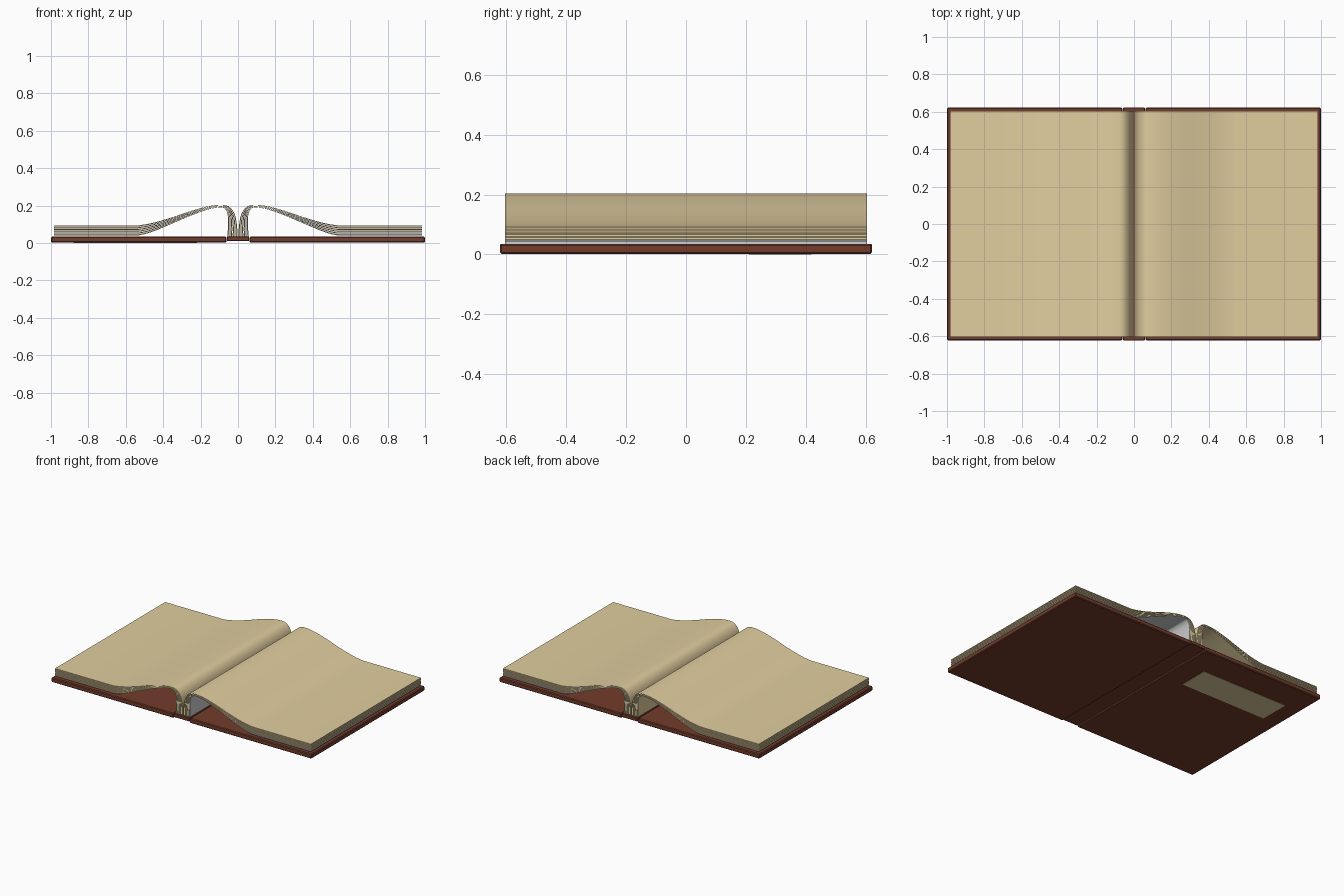
import bpy, bmesh, math
from mathutils import Vector

if "Cube" in bpy.data.objects:
    bpy.data.objects.remove(bpy.data.objects["Cube"])


def material(name, rgb):
    m = bpy.data.materials.new(name)
    m.diffuse_color = (*rgb, 1)
    m.use_nodes = True
    m.node_tree.nodes["Principled BSDF"].inputs["Base Color"].default_value = m.diffuse_color
    return m


paper = material("paper", (0.76, 0.62, 0.35))
leather = material("leather", (0.17, 0.045, 0.025))


def box(name, x0, x1, y0, y1, z0, z1, mat, bevel=0.0):
    bpy.ops.mesh.primitive_cube_add(size=1, location=((x0 + x1) / 2, (y0 + y1) / 2, (z0 + z1) / 2))
    o = bpy.context.object
    o.name = name
    o.scale = (x1 - x0, y1 - y0, z1 - z0)
    bpy.ops.object.transform_apply(location=False, rotation=False, scale=True)
    o.data.materials.append(mat)
    if bevel:
        b = o.modifiers.new("bevel", "BEVEL")
        b.width, b.segments = bevel, 1
    return o


# Covers, spine and the pale label under the left board
for side, s in (("left", -1), ("right", 1)):
    xs = sorted((s * 0.062, s * 1.0))
    box(side + "_cover", *xs, -0.622, 0.622, 0.002, 0.034, leather, 0.005)
box("spine", -0.06, 0.06, -0.622, 0.622, 0.01, 0.034, leather, 0.003)
box("back_label", -0.88, -0.22, 0.21, 0.42, 0.0, 0.004, paper)

# Half profiles (x, z) of the uppermost and lowest page, from gutter to fore edge
TOP = [(0.004, 0.035), (0.005, 0.09), (0.018, 0.155), (0.048, 0.194), (0.09, 0.204),
       (0.16, 0.196), (0.25, 0.172), (0.35, 0.138), (0.45, 0.109), (0.54, 0.094), (0.983, 0.094)]
LOW = [(0.056, 0.035), (0.054, 0.09), (0.053, 0.135), (0.064, 0.175), (0.09, 0.190),
       (0.16, 0.179), (0.25, 0.147), (0.35, 0.105), (0.45, 0.063), (0.53, 0.041), (0.983, 0.041)]


def smooth(points, steps=6):
    """Catmull-Rom curve through the points, last span kept straight."""
    p = [Vector(q) for q in points]
    out = []
    for i in range(len(p) - 2):
        a, b, c = p[max(i - 1, 0)], p[i], p[i + 1]
        d = p[i + 2] if i < len(p) - 3 else c + Vector((0.09, 0))
        for k in range(steps):
            t = k / steps
            out.append(0.5 * (2 * b + (c - a) * t + (2 * a - 5 * b + 4 * c - d) * t * t
                              + (3 * b - a - 3 * c + d) * t ** 3))
    return out + p[-2:]


top_line, low_line = smooth(TOP), smooth(LOW)


def sheet(name, f0, f1, s, mat, half=0.604):
    """Closed sheet between two fractions of the page block."""
    bm = bmesh.new()
    rows = []
    for lo, hi in zip(low_line, top_line):
        a, b = lo.lerp(hi, f0), lo.lerp(hi, f1)
        rows.append([bm.verts.new((s * p.x, y, p.y)) for p, y in
                     ((a, -half), (b, -half), (b, half), (a, half))])
    for r, q in zip(rows, rows[1:]):
        for k in range(4):
            n = (k + 1) % 4
            bm.faces.new((r[k], r[n], q[n], q[k]))
    bm.faces.new(rows[0])
    bm.faces.new(rows[-1])
    bmesh.ops.recalc_face_normals(bm, faces=bm.faces)
    me = bpy.data.meshes.new(name)
    bm.to_mesh(me)
    bm.free()
    o = bpy.data.objects.new(name, me)
    bpy.context.collection.objects.link(o)
    if mat:
        me.materials.append(mat)
    bpy.ops.object.select_all(action="DESELECT")
    o.select_set(True)
    bpy.context.view_layer.objects.active = o
    bpy.ops.object.shade_smooth_by_angle(angle=math.radians(35))


# Page sheets on both sides; the lowest right one is uncoloured
COUNT, THICK = 6, 0.12
for side, s in (("left", -1), ("right", 1)):
    for i in range(COUNT):
        f = i / (COUNT - 1) * (1 - THICK)
        sheet(f"{side}_page_{i + 1}", f, f + THICK, s, None if s > 0 and i == 0 else paper)
